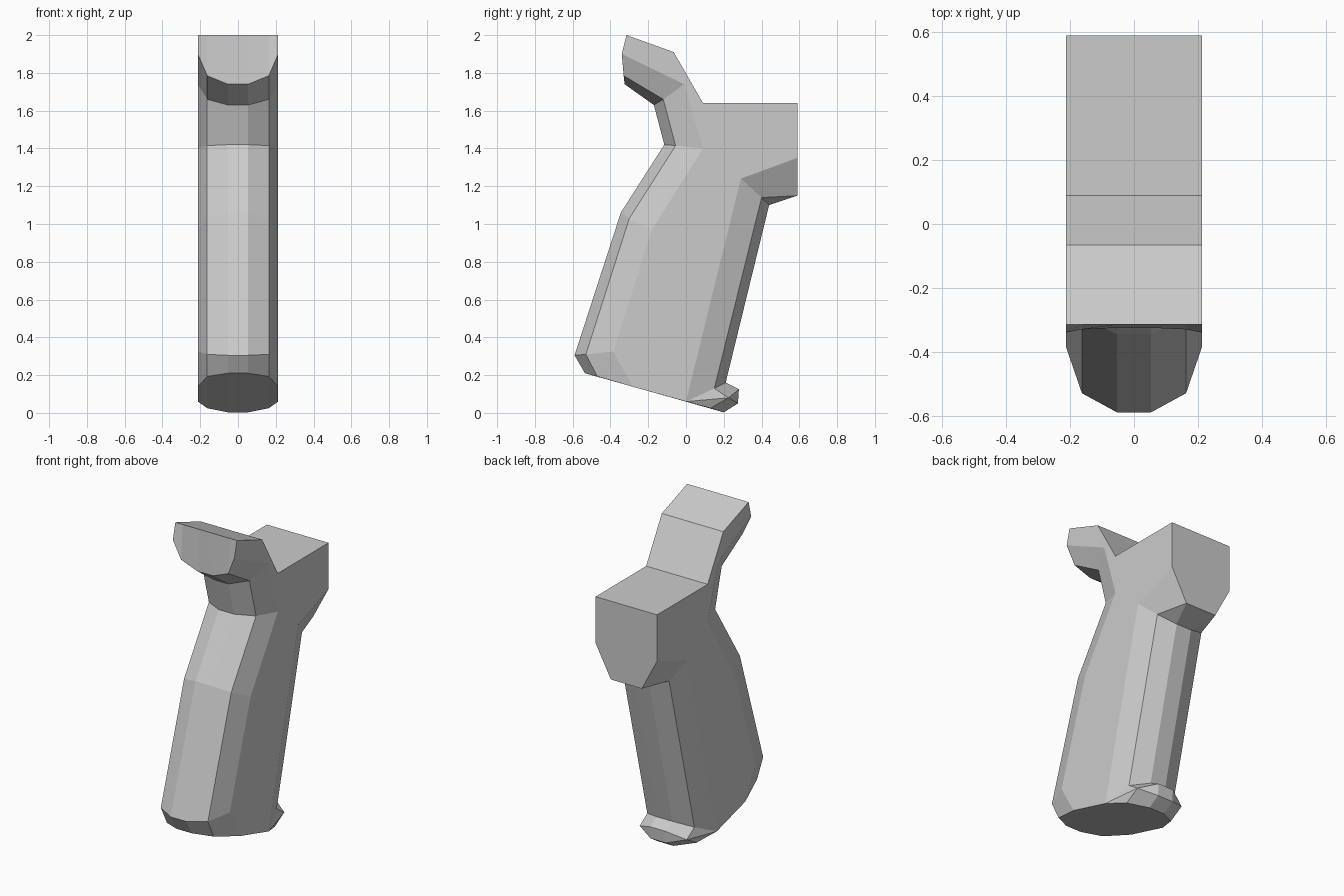
import bpy, bmesh

if "Cube" in bpy.data.objects:
    bpy.data.objects.remove(bpy.data.objects["Cube"])

# Three (y, z) outlines running around the grip: backstrap up, over the top,
# down the front strap, around the toe lip. None repeats the side outline's toe point.
centre = [(-.535, .21), (-.59, .305), (-.345, 1.06), (-.115, 1.42), (-.17, 1.63),
          (-.325, 1.74), (-.315, 2), (-.065, 1.91), (.09, 1.64), (.59, 1.64),
          (.59, 1.15), (.44, 1.10), (.21, .16), (.28, .125), (.275, .05), (.20, .003)]
bevel = [(-.47, .193), (-.53, .31), (-.30, 1.03), (-.055, 1.415), (-.12, 1.66),
         (-.33, 1.785), (-.315, 2), (-.065, 1.91), (.09, 1.64), (.59, 1.64),
         (.59, 1.15), (.40, 1.14), (.15, .13), (.225, .08), (.225, .08), (.13, .025)]
side = [(-.28, .138), (-.385, .325), (-.18, .97), (.09, 1.40), (-.01, 1.74),
        (-.34, 1.90), (-.315, 2), (-.065, 1.91), (.09, 1.64), (.59, 1.64),
        (.59, 1.35), (.29, 1.24)] + [(0, .06)] * 4

ROWS = len(centre)
NOSE = 10  # row where the centre and bevel outlines meet
bm = bmesh.new()
cache = {}


def vert(x, y, z):
    key = (round(x, 4), round(y, 4), round(z, 4))
    if key not in cache:
        cache[key] = bm.verts.new(key)
    return cache[key]


def face(verts):
    unique = list(dict.fromkeys(verts))
    if len(unique) > 2:
        bm.faces.new(unique)


def column(outline, x, nose_x):
    return [vert(nose_x if i == NOSE else x, y, z) for i, (y, z) in enumerate(outline)]


# Columns from left side to right side
half = [(centre, .053, .107), (bevel, .163, .107), (side, .213, .213)]
columns = [column(o, -x, -n) for o, x, n in reversed(half)]
columns += [column(o, x, n) for o, x, n in half]

# Bridge neighbouring outlines, then cap both flat sides
for a, b in zip(columns, columns[1:]):
    for i in range(ROWS):
        j = (i + 1) % ROWS
        face([a[i], a[j], b[j], b[i]])
face(columns[0])
face(columns[-1])

bmesh.ops.recalc_face_normals(bm, faces=bm.faces)
mesh = bpy.data.meshes.new("hand_grip")
bm.to_mesh(mesh)
bm.free()
bpy.context.collection.objects.link(bpy.data.objects.new("hand_grip", mesh))
